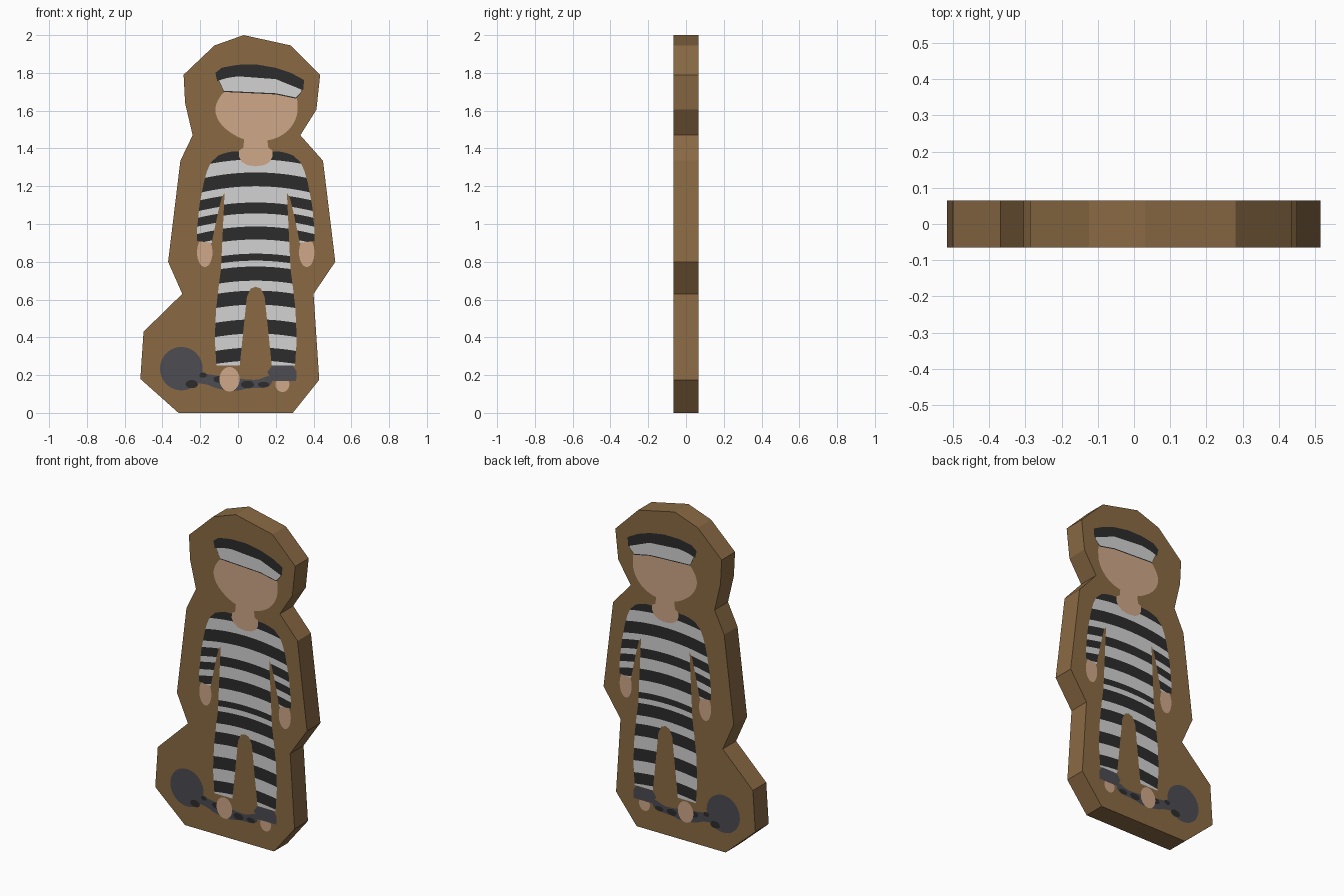
import bpy, bmesh, math
from mathutils import Vector

if "Cube" in bpy.data.objects:
    bpy.data.objects.remove(bpy.data.objects["Cube"])

HALF = 0.065     # half thickness of the board
AXIS = 0.094     # centre line of the painted figure
STEP = 0.0008    # height of one paint layer


def material(name, hexa):
    c = [int(hexa[i:i + 2], 16) / 255 for i in (0, 2, 4)]
    m = bpy.data.materials.new(name)
    m.diffuse_color = [v / 12.92 if v < 0.04 else ((v + 0.055) / 1.055) ** 2.4 for v in c] + [1]
    m.use_nodes = True
    m.node_tree.nodes["Principled BSDF"].inputs["Base Color"].default_value = m.diffuse_color
    return m


WOOD = material("brown_board", "8a6a44")
LIGHT = material("light_cloth", "d2d2d2")
DARK = material("dark_cloth", "2c2c2c")
SKIN = material("skin", "cfa789")
METAL = material("grey_metal", "4c4c52")


def finish(name, bm, mats):
    me = bpy.data.meshes.new(name)
    bm.to_mesh(me)
    bm.free()
    for m in mats:
        me.materials.append(m)
    ob = bpy.data.objects.new(name, me)
    bpy.context.collection.objects.link(ob)
    return ob


def smooth(pts, n=5):
    """Closed rounded curve through the points."""
    out, c = [], len(pts)
    for i in range(c):
        a, b, d, e = (Vector(pts[(i + k) % c]) for k in (-1, 0, 1, 2))
        for j in range(n):
            t = j / n
            out.append(0.5 * (2 * b + (d - a) * t + (2 * a - 5 * b + 4 * d - e) * t * t
                              + (3 * b - a - 3 * d + e) * t ** 3))
    return out


def ellipse(x, z, rx, rz, n=28):
    return [(x + rx * math.cos(2 * math.pi * i / n), z + rz * math.sin(2 * math.pi * i / n))
            for i in range(n)]


def both(pts):
    """The half shape and its mirror image, placed on the figure's centre line."""
    return [[(AXIS + s * u, z) for u, z in pts] for s in (1, -1)]


def paint(name, polys, mat, level, dark_bands=None, droop=0.4):
    """Flat painted shape on the front, mirrored to the back; optional curved dark stripes."""
    bm = bmesh.new()
    y = -HALF - STEP * level
    for p in polys:
        bm.faces.new([bm.verts.new((q[0], y, q[1])) for q in p])
    bmesh.ops.triangulate(bm, faces=bm.faces[:])
    if dark_bands:
        def cut(co, no):
            bmesh.ops.bisect_plane(bm, geom=bm.verts[:] + bm.edges[:] + bm.faces[:],
                                   plane_co=co, plane_no=no, dist=1e-5)
        for i in range(-7, 8):
            cut((AXIS + i * 0.045, 0, 0), (1, 0, 0))
        for v in bm.verts:
            v.co.z += droop * (v.co.x - AXIS) ** 2
        for band in dark_bands:
            for z in band:
                cut((0, 0, z), (0, 0, 1))
        for f in bm.faces:
            z = f.calc_center_median().z
            f.material_index = int(any(a < z < b for a, b in dark_bands))
        for v in bm.verts:
            v.co.z -= droop * (v.co.x - AXIS) ** 2
    bm.normal_update()
    for f in bm.faces:
        if f.normal.y > 0:
            f.normal_flip()
    ob = finish(name, bm, [mat, DARK])
    ob.modifiers.new("back_side", "MIRROR").use_axis = (False, True, False)
    ob.modifiers["back_side"].use_mirror_merge = False


# Board with angular outline
outline = [(0.03, 2), (0.28, 1.945), (0.435, 1.79), (0.415, 1.605), (0.33, 1.47), (0.45, 1.335),
           (0.515, 0.8), (0.4, 0.63), (0.43, 0.175), (0.29, 0), (-0.315, 0), (-0.517, 0.18),
           (-0.5, 0.43), (-0.295, 0.63), (-0.37, 0.8), (-0.305, 1.335), (-0.24, 1.47),
           (-0.28, 1.64), (-0.288, 1.79), (-0.125, 1.945)]
bm = bmesh.new()
face = bm.faces.new([bm.verts.new((x, -HALF, z)) for x, z in outline])
ext = bmesh.ops.extrude_face_region(bm, geom=[face], use_keep_orig=True)
bmesh.ops.translate(bm, vec=(0, 2 * HALF, 0),
                    verts=[g for g in ext["geom"] if isinstance(g, bmesh.types.BMVert)])
bmesh.ops.recalc_face_normals(bm, faces=bm.faces[:])
finish("board", bm, [WOOD])

# Head and neck
paint("face", [smooth([(-0.12, 1.6), (-0.1, 1.665), (-0.045, 1.71), (0.12, 1.72), (0.29, 1.69),
                       (0.315, 1.607), (0.294, 1.533), (0.24, 1.475), (0.156, 1.443),
                       (0.045, 1.446), (-0.03, 1.478), (-0.093, 1.533)])], SKIN, 1)
paint("neck", both([(0, 1.46), (0.06, 1.46), (0.057, 1.41), (0.088, 1.39), (0.09, 1.36),
                    (0.075, 1.33), (0.045, 1.312), (0, 1.305)]), SKIN, 3)

# Cap: light band, dark crown and thin shadow-coloured rim
band = [(-0.112, 1.785), (0.06, 1.80), (0.2, 1.785), (0.345, 1.73), (0.33, 1.695), (0.305, 1.67),
        (0.2, 1.692), (0.06, 1.705), (-0.075, 1.705)]
paint("cap_rim", [[(x, z - 0.006) for x, z in band]], DARK, 2)
paint("cap_band", [band], LIGHT, 3)
paint("cap_crown", [[(-0.12, 1.8), (-0.085, 1.828), (0, 1.843), (0.1, 1.844), (0.2, 1.827),
                     (0.28, 1.8), (0.35, 1.762), (0.345, 1.708), (0.28, 1.742), (0.2, 1.767),
                     (0.1, 1.782), (0, 1.782), (-0.06, 1.773), (-0.11, 1.757)]], DARK, 4)

# Striped suit: body with legs, then sleeves
paint("striped_body", both([(0, 1.38), (0.09, 1.385), (0.13, 1.383), (0.165, 1.375),
                            (0.165, 1.165), (0.152, 1.12), (0.148, 1.0), (0.157, 0.9),
                            (0.18, 0.79), (0.195, 0.68), (0.21, 0.55), (0.217, 0.39),
                            (0.208, 0.25), (0.085, 0.25), (0.08, 0.39), (0.063, 0.55),
                            (0.047, 0.615), (0.027, 0.658), (0, 0.668)]), LIGHT, 2,
      [(1.342, 2), (1.2, 1.273), (1.056, 1.114), (0.918, 0.987), (0.806, 0.843),
       (0.7, 0.775), (0.573, 0.647), (0.42, 0.495), (0.277, 0.346)])
paint("striped_sleeves", both([(0.165, 1.375), (0.2, 1.362), (0.238, 1.325), (0.258, 1.28),
                               (0.275, 1.22), (0.298, 1.1), (0.312, 0.96), (0.312, 0.91),
                               (0.233, 0.9), (0.217, 0.98), (0.196, 1.077), (0.18, 1.14),
                               (0.165, 1.165)]), LIGHT, 2,
      [(1.342, 2), (1.2, 1.273), (1.105, 1.16), (1.024, 1.07), (0.935, 0.985)])

# Hands and bare feet
paint("hands", [p for s in (1, -1) for p in [ellipse(AXIS + s * 0.27, 0.85, 0.041, 0.078)]], SKIN, 1)
paint("left_foot", [ellipse(-0.045, 0.178, 0.053, 0.065)], SKIN, 4)
paint("right_foot", [ellipse(0.235, 0.152, 0.037, 0.042)], SKIN, 3)

# Ball, chain and ankle shackle
paint("iron_ball", [ellipse(-0.3, 0.234, 0.113, 0.115, 40)], METAL, 2)
paint("chain", [smooth([(-0.22, 0.215), (-0.16, 0.205), (-0.06, 0.19), (0.09, 0.175), (0.16, 0.195),
                        (0.18, 0.165), (0.15, 0.135), (0.06, 0.13), (-0.02, 0.117), (-0.11, 0.13),
                        (-0.165, 0.15), (-0.23, 0.165)])], METAL, 1)
paint("shackle", [[(0.155, 0.215), (0.18, 0.25), (0.29, 0.25), (0.31, 0.22), (0.308, 0.17),
                   (0.18, 0.17)]], METAL, 4)
paint("dark_links", [ellipse(x, z, rx, rz, 14) for x, z, rx, rz in
                     [(-0.245, 0.152, 0.033, 0.022), (-0.185, 0.2, 0.02, 0.014),
                      (-0.1, 0.178, 0.03, 0.018), (0.05, 0.15, 0.035, 0.02),
                      (0.135, 0.15, 0.03, 0.015)]], DARK, 3)
